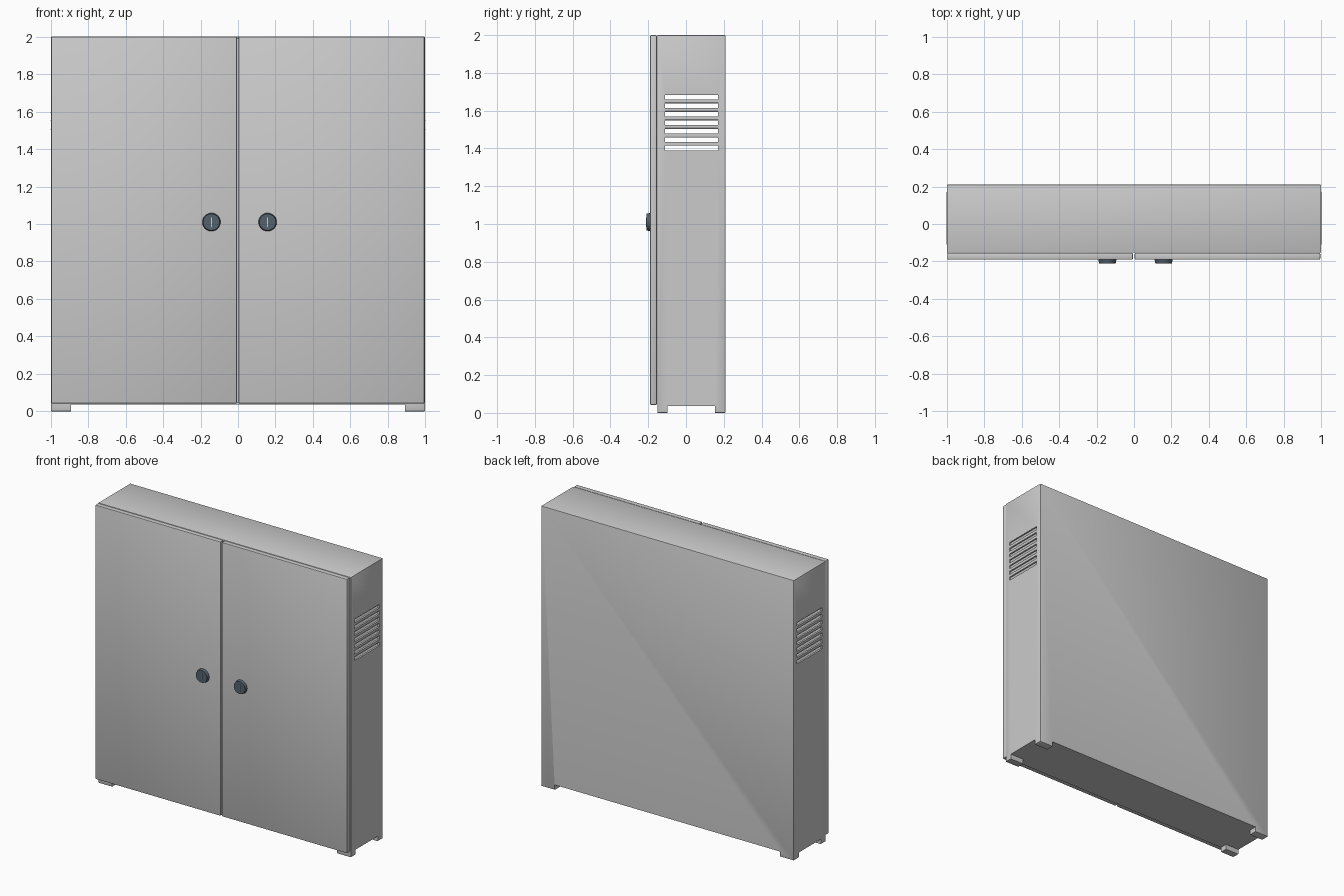
import bpy, math

if "Cube" in bpy.data.objects:
    bpy.data.objects.remove(bpy.data.objects["Cube"])


def box(name, lo, hi, bevel=0.0):
    """Axis-aligned box from its low to its high corner, edges optionally rounded."""
    bpy.ops.mesh.primitive_cube_add(size=1, location=[(a + b) / 2 for a, b in zip(lo, hi)])
    o = bpy.context.object
    o.name = name
    o.scale = [b - a for a, b in zip(lo, hi)]
    bpy.ops.object.transform_apply(location=True, rotation=False, scale=True)
    if bevel:
        m = o.modifiers.new("round", 'BEVEL')
        m.width, m.segments = bevel, 2
        bpy.ops.object.modifier_apply(modifier=m.name)
    return o


def smooth(o):
    bpy.ops.object.select_all(action='DESELECT')
    o.select_set(True)
    bpy.context.view_layer.objects.active = o
    bpy.ops.object.shade_smooth_by_angle(angle=math.radians(30))


def cut(target, lo, hi):
    """Subtract a box from the target."""
    c = box("cutter", lo, hi)
    bpy.context.view_layer.objects.active = target
    m = target.modifiers.new("cut", 'BOOLEAN')
    m.object, m.operation, m.solver = c, 'DIFFERENCE', 'EXACT'
    bpy.ops.object.modifier_apply(modifier=m.name)
    bpy.data.objects.remove(c)


def material(name, rgb):
    m = bpy.data.materials.new(name)
    m.diffuse_color = (*rgb, 1)
    m.use_nodes = True
    m.node_tree.nodes["Principled BSDF"].inputs["Base Color"].default_value = m.diffuse_color
    return m


dark = material("dark_slate", (0.09, 0.12, 0.15))
light = material("light_metal", (0.6, 0.62, 0.65))

# Cabinet body: hollow shell, open at the front, corner feet left by two undercuts
body = box("cabinet_body", (-0.998, -0.152, 0), (0.998, 0.21, 2), 0.004)
cut(body, (-0.89, -0.3, -0.1), (0.89, 0.3, 0.036))
cut(body, (-1.1, -0.098, -0.1), (1.1, 0.153, 0.036))
cut(body, (-0.985, -0.3, 0.05), (0.985, 0.197, 1.987))

# Ventilation slots through both side walls, each with a thin sloping hood
PITCH, SLOT = 0.0448, 0.026
for i in range(7):
    z = 1.403 + i * PITCH
    cut(body, (-1.1, -0.11, z - SLOT / 2), (1.1, 0.17, z + SLOT / 2))
    for side, s in (("left", -1), ("right", 1)):
        hood = box(f"{side}_vent_slat_{i + 1}", (-0.010, -0.11, -0.0015), (0.010, 0.17, 0.0015))
        hood.location = (s * 0.990, 0, z + SLOT / 2 + 0.004)
        hood.rotation_euler.y = s * math.radians(25)
smooth(body)

for side, s in (("left", -1), ("right", 1)):
    # Doors, with a narrow gap between them
    smooth(box(f"{side}_door", (-0.996 if s < 0 else 0.004, -0.19, 0.042),
               (-0.006 if s < 0 else 0.994, -0.154, 2), 0.006))

    # Round lock knob with a slightly narrower face and a key slot
    x = 0.008 + s * 0.15
    bpy.ops.mesh.primitive_cone_add(vertices=32, radius1=0.049, radius2=0.044, depth=0.022,
                                    location=(x, -0.199, 1.01), rotation=(math.pi / 2, 0, 0))
    knob = bpy.context.object
    knob.name = f"{side}_lock_knob"
    knob.data.materials.append(dark)
    smooth(knob)
    slot = box(f"{side}_key_slot", (x - 0.003, -0.211, 0.985), (x + 0.003, -0.208, 1.035))
    slot.data.materials.append(light)
